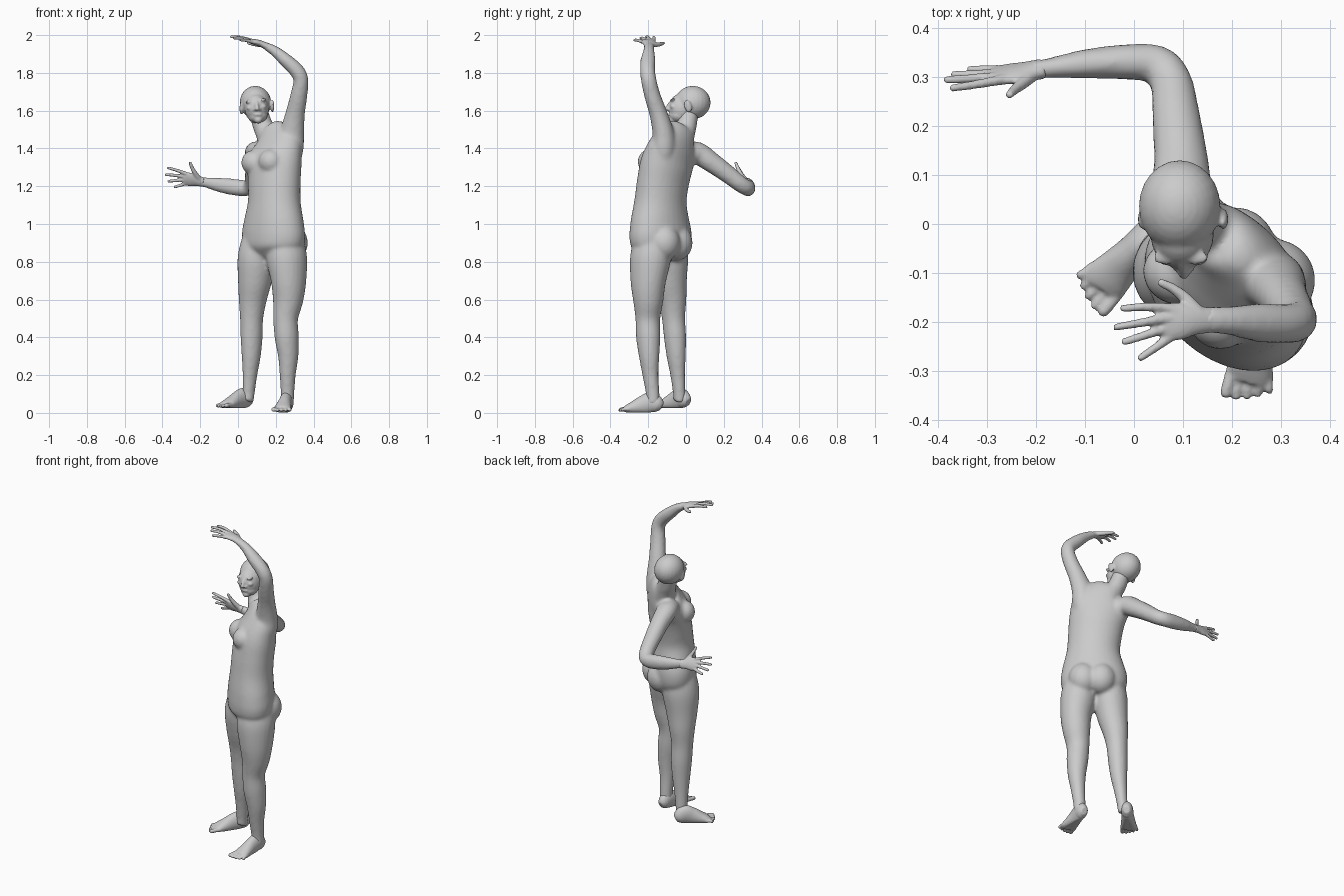
import bpy, bmesh, math
from mathutils import Vector as V, Matrix

SIDE = V((0.72, -0.69, 0))      # the torso is turned: this is its left side
FRONT = V((-0.69, -0.72, 0))


def spline(pts, steps=5):
    """Catmull-Rom through rows of numbers."""
    out = []
    for i in range(len(pts) - 1):
        p = [pts[max(0, min(len(pts) - 1, i + k))] for k in (-1, 0, 1, 2)]
        for s in range(steps):
            t = s / steps
            out.append([0.5 * (2 * b + (c - a) * t + (2 * a - 5 * b + 4 * c - d) * t * t
                               + (3 * b - a - 3 * c + d) * t ** 3) for a, b, c, d in zip(*p)])
    return out + [list(pts[-1])]


def tube(bm, pts, hint=SIDE, n=20, floor=None):
    """Closed loft through (x, y, z, half width along hint, half depth)."""
    rows = spline(pts)
    rings = []
    for i, r in enumerate(rows):
        tan = (V(rows[min(i + 1, len(rows) - 1)][:3]) - V(rows[max(i - 1, 0)][:3])).normalized()
        a = (hint - tan * hint.dot(tan)).normalized()
        b = tan.cross(a)
        ring = []
        for k in range(n):
            w = 2 * math.pi * k / n
            p = V(r[:3]) + a * r[3] * math.cos(w) + b * r[4] * math.sin(w)
            if floor is not None:
                p.z = max(p.z, floor)
            ring.append(bm.verts.new(p))
        rings.append(ring)
    for r, s in zip(rings, rings[1:]):
        for k in range(n):
            bm.faces.new((r[k], r[(k + 1) % n], s[(k + 1) % n], s[k]))
    bm.faces.new(rings[0][::-1])
    bm.faces.new(rings[-1])


def rod(bm, pts, r0, r1, hint=SIDE):
    """Tapered round finger or toe with a rounded tip."""
    pts = [V(p) for p in pts]
    m = len(pts) - 1
    rows = [(*p, r0 + (r1 - r0) * i / m, r0 + (r1 - r0) * i / m) for i, p in enumerate(pts)]
    tip = pts[-1] + (pts[-1] - pts[-2]).normalized() * r1 * 0.7
    tube(bm, rows + [(*tip, r1 * 0.5, r1 * 0.5)], hint, 10)


def ball(bm, c, r, rot=None):
    m = Matrix.Translation(c) @ (rot or Matrix()) @ Matrix.Diagonal((*r, 1))
    bmesh.ops.create_uvsphere(bm, u_segments=24, v_segments=16, radius=1, matrix=m)


def finish(bm, name, voxel, smooth):
    """Fuse the overlapping pieces into one skin."""
    bmesh.ops.recalc_face_normals(bm, faces=bm.faces)
    me = bpy.data.meshes.new(name)
    bm.to_mesh(me)
    bm.free()
    ob = bpy.data.objects.new(name, me)
    bpy.context.collection.objects.link(ob)
    for p in me.polygons:
        p.use_smooth = True
    re = ob.modifiers.new("fuse", 'REMESH')
    re.mode, re.voxel_size, re.use_smooth_shade = 'VOXEL', voxel, True
    sm = ob.modifiers.new("soften", 'SMOOTH')
    sm.factor, sm.iterations = 0.5, smooth


# torso, from pelvis to neck
bm = bmesh.new()
tube(bm, [(.185, -.14, .82, .10, .08), (.185, -.135, .87, .175, .125), (.188, -.135, .94, .192, .135),
          (.19, -.138, 1.02, .178, .130), (.192, -.135, 1.12, .154, .122), (.192, -.122, 1.22, .155, .120),
          (.193, -.10, 1.32, .162, .118), (.192, -.065, 1.40, .165, .095), (.178, -.035, 1.455, .12, .075),
          (.15, -.01, 1.485, .062, .060), (.128, .005, 1.53, .052, .054), (.11, .015, 1.59, .05, .052)], n=32)
turn = Matrix.Rotation(math.atan2(SIDE.y, SIDE.x), 4, 'Z')
for c, s in (((.172, -.192, 1.33), 1), ((.082, -.10, 1.325), -1)):
    ball(bm, c, (.066, .062, .066), turn)                   # breasts
for c in ((.285, -.115, .90), (.205, -.05, .90)):
    ball(bm, c, (.085, .085, .095), turn)                   # buttocks

# legs
tube(bm, [(.25, -.175, .93, .09, .10), (.258, -.188, .82, .104, .112), (.268, -.2, .7, .09, .098),
          (.265, -.2, .6, .08, .082), (.252, -.202, .5, .066, .066), (.258, -.2, .4, .062, .066),
          (.266, -.195, .3, .052, .056), (.263, -.188, .2, .041, .044), (.262, -.176, .1, .035, .037),
          (.26, -.175, .05, .035, .037)], n=24)
tube(bm, [(.12, -.09, .93, .09, .10), (.102, -.092, .82, .10, .108), (.089, -.085, .7, .088, .092),
          (.078, -.072, .6, .073, .076), (.072, -.066, .5, .060, .063), (.072, -.058, .4, .056, .061),
          (.07, -.052, .3, .048, .053), (.063, -.044, .2, .037, .041), (.056, -.036, .1, .030, .034),
          (.05, -.038, .06, .030, .034)], n=24)

# raised left arm
tube(bm, [(.25, -.12, 1.30, .05, .07), (.272, -.118, 1.40, .066, .075), (.285, -.12, 1.48, .058, .066),
          (.302, -.145, 1.58, .048, .052), (.322, -.178, 1.68, .043, .045), (.333, -.197, 1.76, .041, .040),
          (.312, -.203, 1.81, .040, .040), (.255, -.201, 1.865, .040, .036), (.195, -.197, 1.915, .030, .028),
          (.14, -.195, 1.946, .027, .02)], V((0, 1, 0)))

# right arm, bent behind the back
tube(bm, [(.125, .0, 1.37, .06, .07), (.10, .06, 1.375, .058, .066), (.096, .13, 1.33, .053, .057),
          (.086, .22, 1.265, .047, .050), (.075, .29, 1.21, .043, .043), (.045, .325, 1.19, .042, .040),
          (-.02, .33, 1.195, .044, .036), (-.10, .326, 1.207, .038, .030), (-.17, .318, 1.22, .028, .021),
          (-.215, .313, 1.227, .026, .018)], V((.5, 0, .87)))
finish(bm, "body", .010, 5)

# head
bm = bmesh.new()
tilt = Matrix.Rotation(math.radians(-9), 4, 'Y')
ball(bm, (.093, .036, 1.643), (.083, .094, .088), tilt)     # skull
ball(bm, (.098, -.022, 1.612), (.064, .070, .080), tilt)    # face
ball(bm, (.105, -.035, 1.572), (.052, .052, .038), tilt)    # jaw
ball(bm, (.107, -.070, 1.552), (.022, .020, .020))          # chin
ball(bm, (.105, -.080, 1.580), (.024, .014, .011))          # lips
rod(bm, [(.097, -.078, 1.648), (.10, -.094, 1.625), (.102, -.103, 1.608)], .009, .011)   # nose
for dx in (-.013, .013):
    ball(bm, (.102 + dx, -.090, 1.606), (.009, .010, .007))  # nostrils
for dx, dz in ((-.031, -.004), (.031, .004)):
    ball(bm, (.095 + dx, -.068, 1.652 + dz), (.026, .015, .008), tilt)   # brows
    ball(bm, (.098 + dx, -.070, 1.618 + dz), (.022, .014, .014))         # cheeks
for x, z in ((.018, 1.612), (.182, 1.624)):
    ball(bm, (x, .010, z), (.010, .020, .034), Matrix.Rotation(math.radians(15), 4, 'X'))  # ears
finish(bm, "head", .0055, 3)

# left hand: palm level, fingers spread
Y = V((0, 1, 0))
bm = bmesh.new()
tube(bm, [(.165, -.196, 1.933, .025, .02), (.125, -.196, 1.953, .030, .017), (.095, -.198, 1.962, .038, .016),
          (.066, -.2, 1.968, .038, .012), (.055, -.2, 1.97, .030, .008)], Y)
for f in (((.085, -.178, 1.967), (.065, -.171, 1.972), (.02, -.169, 1.985), (-.022, -.172, 1.988)),
          ((.085, -.192, 1.967), (.06, -.193, 1.975), (.01, -.202, 1.989), (-.036, -.21, 1.991)),
          ((.085, -.208, 1.965), (.062, -.214, 1.970), (.018, -.228, 1.983), (-.02, -.24, 1.984)),
          ((.095, -.216, 1.962), (.075, -.230, 1.964), (.042, -.253, 1.972), (.013, -.273, 1.974))):
    rod(bm, f, .0115, .0075, Y)
rod(bm, [(.135, -.185, 1.950), (.105, -.152, 1.950), (.08, -.132, 1.953), (.054, -.119, 1.958)], .015, .008, Y)
finish(bm, "left_hand", .0045, 2)

# right hand: thumb up
H = V((0, -.4, .92))
bm = bmesh.new()
tube(bm, [(-.185, .316, 1.222, .026, .02), (-.22, .311, 1.229, .030, .017), (-.25, .306, 1.235, .038, .016),
          (-.28, .302, 1.241, .036, .012), (-.29, .300, 1.243, .028, .008)], H)
for f in (((-.26, .296, 1.258), (-.285, .291, 1.270), (-.33, .283, 1.286), (-.37, .277, 1.297)),
          ((-.26, .300, 1.247), (-.29, .299, 1.252), (-.34, .296, 1.258), (-.382, .294, 1.262)),
          ((-.26, .306, 1.234), (-.285, .306, 1.234), (-.33, .305, 1.230), (-.368, .304, 1.226)),
          ((-.25, .312, 1.223), (-.272, .314, 1.216), (-.305, .315, 1.205), (-.335, .315, 1.196))):
    rod(bm, f, .0115, .0075, H)
rod(bm, [(-.205, .306, 1.236), (-.228, .286, 1.270), (-.243, .274, 1.297), (-.254, .263, 1.324)], .015, .008, H)
finish(bm, "right_hand", .0045, 2)


def foot(name, heel, toe, base, big):
    """Foot from heel to toe; big is +1 when the big toe lies on the left of travel."""
    heel, toe = V((*heel, base)), V((*toe, base))
    d = (toe - heel).normalized()
    s = V((-d.y, d.x, 0)) * big
    at = lambda t, w, z: heel + d * t + s * w + V((0, 0, z))
    bm = bmesh.new()
    tube(bm, [(*at(t, w, z), a, b) for t, w, z, a, b in (
        (.0, 0, .030, .018, .022), (.02, 0, .040, .032, .042), (.055, 0, .052, .035, .055),
        (.095, 0, .042, .036, .050), (.14, 0, .028, .042, .038), (.175, 0, .020, .047, .026),
        (.195, .003, .016, .044, .017))], s, 24, base)
    for i in range(5):
        w = .036 - .0195 * i
        end = .232 - (.004, .001, .006, .014, .025)[i]
        r = .013 if i == 0 else .0095
        rod(bm, [at(.17, w * .95, .017), at(.20, w * 1.05, .017), at(end, w * 1.12, r + .001)], r, r * .9, s)
    finish(bm, name, .005, 3)


foot("left_foot", (.265, -.128), (.225, -.36), .003, -1)
foot("right_foot", (.066, .012), (-.100, -.160), .025, 1)
